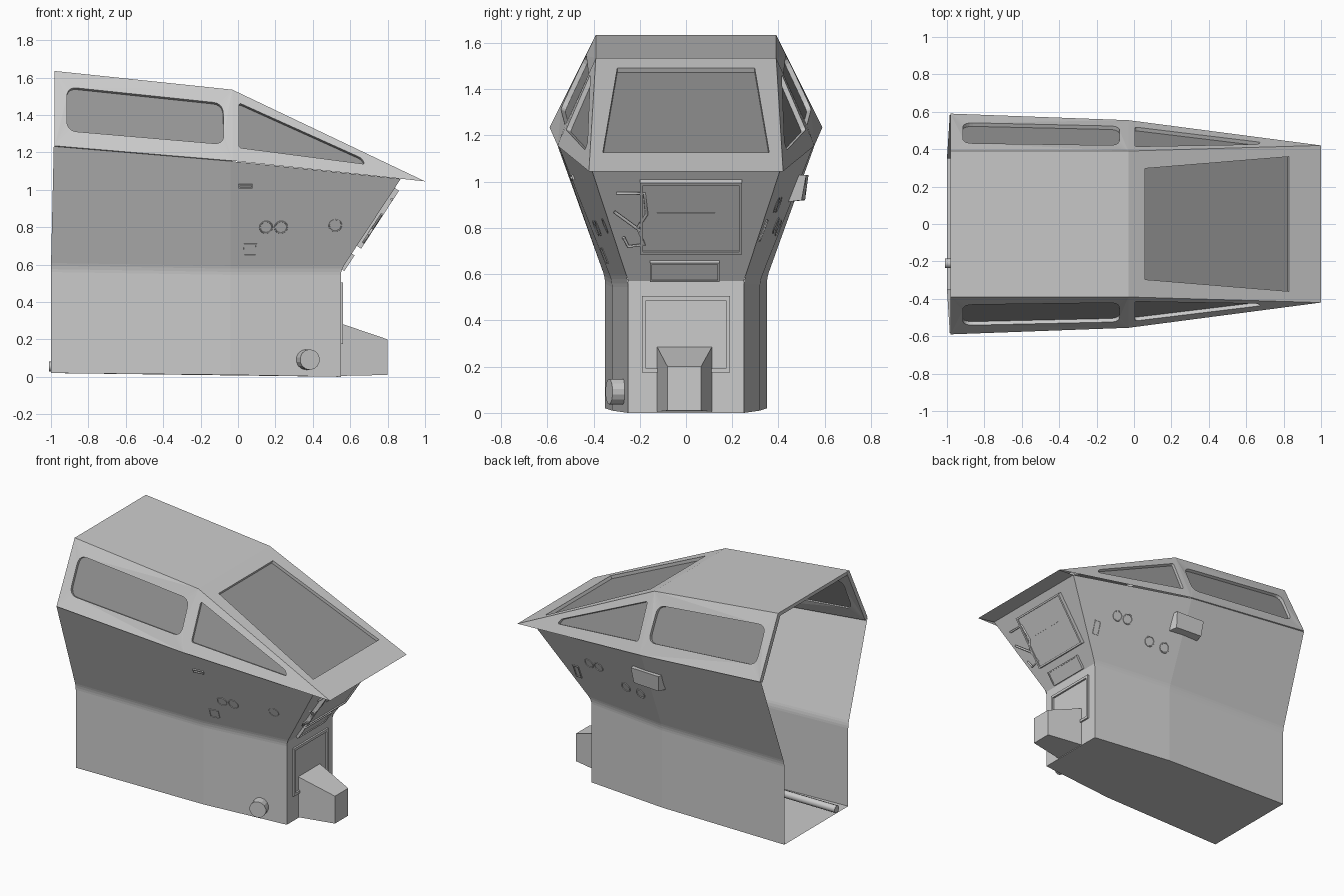
import bpy, bmesh
from math import pi
from mathutils import Vector as V, Matrix

if "Cube" in bpy.data.objects:
    bpy.data.objects.remove(bpy.data.objects["Cube"])

glass = bpy.data.materials.new("dark_glass")
glass.diffuse_color = (0.3, 0.3, 0.3, 1)
glass.use_nodes = True
glass.node_tree.nodes["Principled BSDF"].inputs["Base Color"].default_value = glass.diffuse_color


def finish(name, bm, mat=None):
    me = bpy.data.meshes.new(name)
    bm.to_mesh(me)
    bm.free()
    ob = bpy.data.objects.new(name, me)
    bpy.context.collection.objects.link(ob)
    if mat:
        me.materials.append(mat)
    return ob


def face(bm, pts):
    return bm.faces.new([bm.verts.new(p) for p in pts])


def rounded(pts, r, seg=5):
    """Round the corners of a polygon with quadratic curves."""
    if not r:
        return pts
    out = []
    for i, p in enumerate(pts):
        a = p + (pts[i - 1] - p).normalized() * r
        b = p + (pts[(i + 1) % len(pts)] - p).normalized() * r
        for k in range(seg + 1):
            t = k / seg
            out.append(a * (1 - t) ** 2 + p * (2 * t * (1 - t)) + b * t * t)
    return out


def panel(name, outer, window, axis, r, thick=False):
    """Flat panel with a window hole, a reveal and a recessed pane."""
    c = sum(outer, V()) / len(outer)
    n = V()
    for i, p in enumerate(outer):
        n += (outer[i - 1] - c).cross(p - c)
    n.normalize()
    if n.dot(c - V((0, 0, 1.05))) < 0:
        n = -n
    hole = []
    for p in rounded([V(w) for w in window], r):
        p[axis] += n.dot(c - p) / n[axis]
        hole.append(p)
    depth = n * 0.03
    bm = bmesh.new()
    for off in ([V(), depth] if thick else [V()]):
        edges = []
        for loop in (outer, hole):
            vs = [bm.verts.new(p - off) for p in loop]
            edges += [bm.edges.new((vs[i - 1], vs[i])) for i in range(len(vs))]
        bmesh.ops.triangle_fill(bm, edges=edges, use_beauty=True, normal=n)
    for loop in ((outer, hole) if thick else (hole,)):
        for i, p in enumerate(loop):
            q = loop[i - 1]
            face(bm, (q, p, p - depth, q - depth))
    bmesh.ops.remove_doubles(bm, verts=bm.verts, dist=1e-5)
    bmesh.ops.recalc_face_normals(bm, faces=bm.faces)
    finish(name + "_frame", bm)
    bm = bmesh.new()
    f = face(bm, [p - depth * 0.7 for p in hole])
    f.normal_update()
    if f.normal.dot(n) < 0:
        f.normal_flip()
    finish(name + "_pane", bm, glass)


def loft(name, a, b):
    """Solid between two four-point rings."""
    bm = bmesh.new()
    face(bm, a)
    face(bm, b)
    for i in range(4):
        face(bm, (a[i - 1], a[i], b[i], b[i - 1]))
    bmesh.ops.remove_doubles(bm, verts=bm.verts, dist=1e-5)
    bmesh.ops.recalc_face_normals(bm, faces=bm.faces)
    return finish(name, bm)


def basis(p, n):
    n = V(n).normalized()
    x = V((0, 0, 1)).cross(n).normalized()
    m = Matrix((x, n.cross(x), n)).transposed().to_4x4()
    m.translation = p
    return m


def on_side(x, z, s):
    y = 0.32 - 0.1186 * (x + 0.04) + 0.397 * (z - 0.57)
    return basis((x, s * y, z), (0.1186, s, -0.397))


def on_nose(y, z):
    return basis((0.55 + (z - 0.57) * 0.653, y, z), (0.837, 0, -0.547))


def box(name, m, w, h, t, dx=0, dy=0):
    bm = bmesh.new()
    bmesh.ops.create_cube(bm, size=1, matrix=m @ Matrix.Translation((dx, dy, 0)) @ Matrix.Diagonal((w, h, 2 * t, 1)))
    return finish(name, bm)


def trim(name, m, w, h, t, b=0.01):
    """Rectangular raised frame made from four bars."""
    for d in (-1, 1):
        box(name + "_rail", m, w, b, t, 0, d * (h - b) / 2)
        box(name + "_stile", m, b, h, t, d * (w - b) / 2, 0)


def ring(name, m, r):
    bpy.ops.mesh.primitive_torus_add(major_radius=r, minor_radius=0.004, major_segments=24, minor_segments=6)
    ob = bpy.context.object
    ob.name = name
    ob.matrix_world = m


def tube(name, pts, r):
    cu = bpy.data.curves.new(name, 'CURVE')
    cu.dimensions = '3D'
    cu.bevel_depth, cu.bevel_resolution, cu.use_fill_caps = r, 2, True
    sp = cu.splines.new('POLY')
    sp.points.add(len(pts) - 1)
    for q, p in zip(sp.points, pts):
        q.co = (*p, 1)
    bpy.context.collection.objects.link(bpy.data.objects.new(name, cu))


# Lower body stations: floor edge, waist, sill
rear = [(-1, .35, .02), (-1, .35, .585), (-.985, .583, 1.232)]
mid = [(-.04, .32, .01), (-.04, .32, .57), (-.04, .55, 1.153)]
nose = [(.55, .25, 0), (.55, .25, .57), (.87, .41, 1.058)]


def side(p, s):
    return V((p[0], s * p[1], p[2]))


for s, tag in ((-1, "front"), (1, "back")):
    # Side walls with a softened waist
    for name, a, b in (("rear_wall", rear, mid), ("forward_wall", mid, nose)):
        bm = bmesh.new()
        for i in (0, 1):
            face(bm, [side(p, s) for p in (a[i], b[i], b[i + 1], a[i + 1])][::-s])
        bmesh.ops.remove_doubles(bm, verts=bm.verts, dist=1e-5)
        waist = [e for e in bm.edges if len(e.link_faces) == 2]
        bmesh.ops.bevel(bm, geom=waist, offset=0.025, segments=3, affect='EDGES', profile=0.5)
        finish(f"{tag}_{name}", bm)

    # Upper side panels with windows
    panel(f"{tag}_rear_window",
          [side(p, s) for p in ((-.98, .59, 1.235), (-.03, .555, 1.155), (-.03, .39, 1.535), (-.98, .39, 1.635))],
          [(-.915, 0, 1.55), (-.08, 0, 1.462), (-.075, 0, 1.243), (-.915, 0, 1.315)], 1, 0.055, True)
    panel(f"{tag}_quarter_window",
          [side(p, s) for p in ((-.03, .555, 1.155), (1, .42, 1.045), (-.03, .39, 1.535))],
          [(.005, 0, 1.465), (.005, 0, 1.225), (.68, 0, 1.137), (.66, 0, 1.17)], 1, 0.016)

# Windscreen
panel("windscreen", [V(p) for p in ((-.03, .39, 1.535), (1, .42, 1.045), (1, -.42, 1.045), (-.03, -.39, 1.535))],
      [(.06, .297, 0), (.83, .36, 0), (.83, -.36, 0), (.06, -.297, 0)], 2, 0)

# Roof slab
top = [V(p) for p in ((-.98, .39, 1.635), (-.98, -.39, 1.635), (-.03, -.39, 1.535), (-.03, .39, 1.535))]
loft("roof", top, [p - V((0, 0, .025)) for p in top])

# Floor, front face, sloped nose and the underside of the nose lip
for name, pts in (("floor", (rear[0], mid[0], nose[0])), ("front_face", nose[:2]),
                  ("nose_face", nose[1:]), ("nose_lip", (nose[2], (.998, .419, 1.044)))):
    bm = bmesh.new()
    face(bm, [side(p, -1) for p in pts] + [side(p, 1) for p in pts[::-1]])
    finish(name, bm)

# Coupler housing
loft("coupler_housing", [V((.55, y, z)) for y, z in ((-.125, .005), (.112, .005), (.112, .285), (-.125, .285))],
     [V((.8, y, z)) for y, z in ((-.08, .01), (.065, .01), (.065, .2), (-.08, .2))])

# Front hatch and nose equipment
trim("front_hatch", basis((.55, 0, .34), (1, 0, 0)), .38, .33, .012, .018)
box("nose_panel", on_nose(.022, .855), .44, .37, .02)
trim("nose_panel_edge", on_nose(.022, .855), .44, .37, .028, .012)
box("nose_plate", on_nose(-.005, .617), .3, .1, .012)
trim("nose_plate_edge", on_nose(-.005, .617), .3, .1, .018, .008)
box("nose_slot", on_nose(0, .875), .25, .006, .023)
for path in (((-.30, .96), (-.18, .96), (-.17, .87), (-.21, .81), (-.18, .74), (-.25, .73), (-.27, .77)),
             ((-.31, .88), (-.2, .8))):
    tube("nose_cable", [on_nose(y, z) @ V((0, 0, .02)) for y, z in path], .007)

# Side fittings: ports, handle, hatches
for s, tag, spots in ((-1, "front", ((.15, .8), (.23, .8), (.52, .81))),
                      (1, "back", ((.19, .81), (.07, .8), (.47, .9), (.39, .9)))):
    for x, z in spots:
        ring(f"{tag}_port", on_side(x, z, s), .033)
trim("front_handle", on_side(.04, 1.02, -1), .075, .024, .008, .006)
trim("front_hatch_small", on_side(.065, .68, -1), .07, .07, .004, .006)
trim("back_hatch_small", on_side(.6, .79, 1), .05, .1, .006, .008)

# Side scoop beside the door seam
loft("side_scoop", [V((x, .42, z)) for x, z in ((-.17, .91), (.07, .91), (.07, 1.03), (-.17, 1.03))],
     [V((x, y, z)) for x, y, z in ((-.15, .515, .92), (.05, .5, .92), (.06, .52, 1.03), (-.16, .53, 1.03))])

# Drain stub through the front wall, and its pipe along the floor
bm = bmesh.new()
bmesh.ops.create_cone(bm, cap_ends=True, segments=14, radius1=.055, radius2=.055, depth=.1,
                      matrix=basis((.37, -.285, .092), (.3, -1, 0)))
finish("drain_stub", bm)
tube("floor_pipe", [(-1.01, -.21, .055), (.3, -.21, .055), (.36, -.25, .08)], .026)
